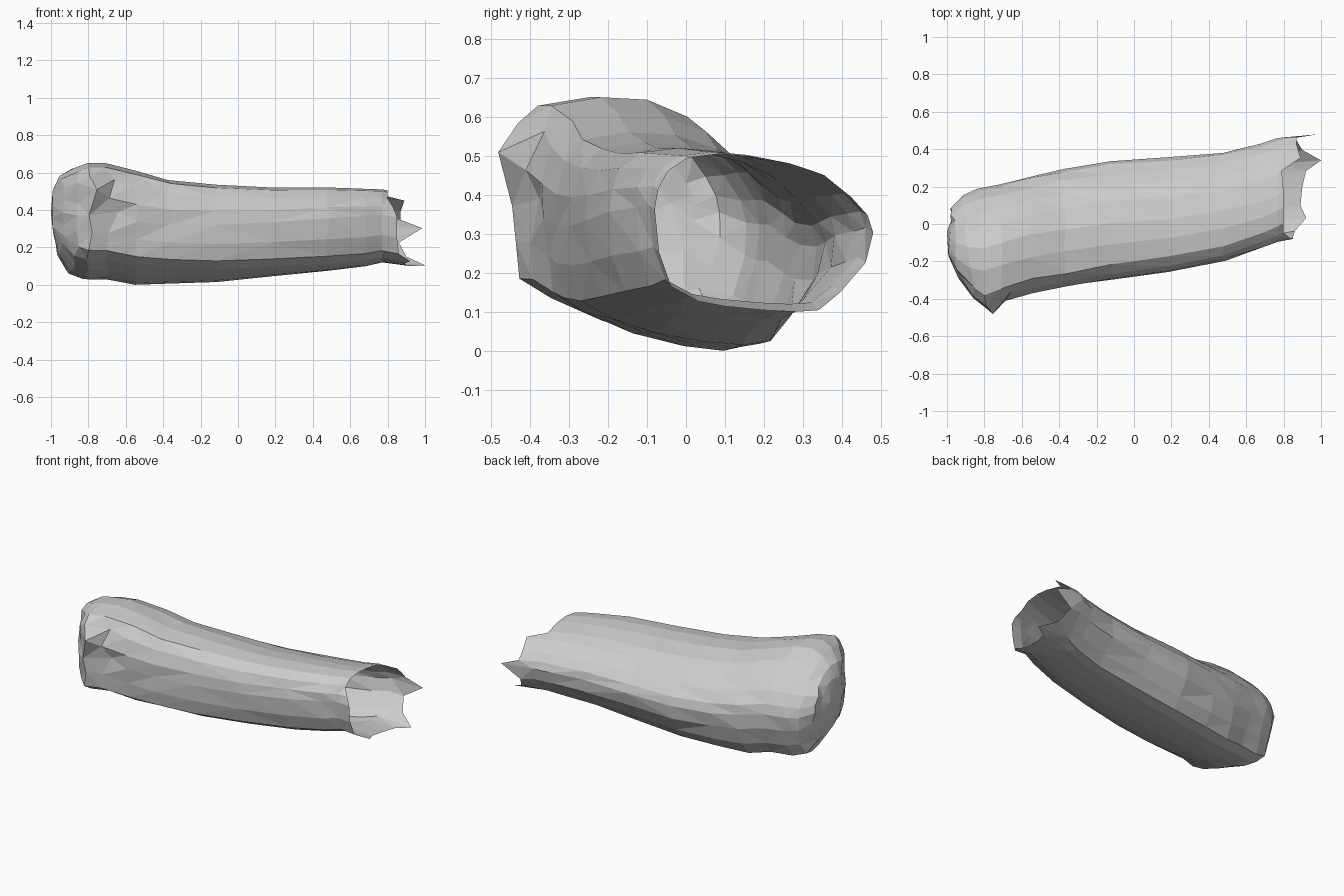
import bpy, bmesh, random

random.seed(4)

# cross-section outlines, from the back (+y) over the top to the front and under
closed_outline = [
    (1, -.05), (.95, .15), (.8, .38), (.6, .6), (.33, .84), (0, .98), (-.4, 1),
    (-.78, .93), (-.93, .72), (-1, .4), (-.99, .1), (-.97, -.2), (-.93, -.5),
    (-.68, -.66), (-.26, -.85), (.15, -.96), (.48, -1), (.71, -.95), (.86, -.7), (.97, -.35)]
open_outline = [
    (1, 0), (.95, .22), (.8, .45), (.55, .73), (.3, .85), (-.1, .96), (-.4, 1),
    (-.7, .95), (-.88, .78), (-.97, .55), (-1, .3), (-.96, -.25), (-.85, -.68),
    (-.6, -.87), (-.36, -.93), (0, -.98), (.3, -1), (.5, -.98), (.7, -.75), (.93, -.38)]
N = len(open_outline)


def ring(x, y0, y1, z0, z1, tilt=0.0):
    """Cross-section filling the given extents, blended between both outlines."""
    yc, zc = (y0 + y1) / 2, (z0 + z1) / 2
    f = min(max((x + 0.6) / 1.3, 0), 1)
    pts = []
    for (ua, va), (ub, vb) in zip(closed_outline, open_outline):
        dy = (y1 - y0) / 2 * (ua + (ub - ua) * f)
        dz = (z1 - z0) / 2 * (va + (vb - va) * f)
        pts.append([x - tilt * dy, yc + dy, zc + dz])
    return pts


# sections from the closed end to the open end: x, y range, z range, tilt
sections = [
    (-0.985, -0.17, 0.02, 0.25, 0.51, -0.08),
    (-0.955, -0.29, 0.09, 0.15, 0.58, 0.10),
    (-0.885, -0.40, 0.155, 0.06, 0.625, 0.10),
    (-0.81, -0.445, 0.19, 0.03, 0.65, 0.06),
    (-0.70, -0.41, 0.215, 0.027, 0.65, 0.0),
    (-0.55, -0.365, 0.26, 0.0, 0.61, 0.0),
    (-0.37, -0.335, 0.295, 0.006, 0.56, 0.0),
    (-0.12, -0.30, 0.335, 0.015, 0.535, 0.0),
    (0.18, -0.26, 0.355, 0.045, 0.52, 0.0),
    (0.48, -0.20, 0.385, 0.075, 0.52, 0.0),
    (0.68, -0.13, 0.425, 0.10, 0.513, 0.0),
    (0.77, -0.095, 0.46, 0.12, 0.51, 0.0),
]
rings = [ring(*s) for s in sections]

# slight unevenness of the surface
for r in rings[1:-1]:
    for p in r:
        p[0] += random.uniform(-0.012, 0.012)
        p[1] += random.uniform(-0.005, 0.005)

# torn edge: how far each side of the open end reaches
reach = [0.985, 0.87, 0.87, 0.89, 0.79, 0.80, 0.80, 0.80, 0.80, 0.83,
         0.85, 0.85, 0.86, 0.92, 0.89, 0.90, 0.92, 1.0, 0.90, 0.86]
edge = ring(0.8, -0.08, 0.48, 0.10, 0.505)
for p, x in zip(edge, reach):
    p[0] = x
rings.append(edge)

bm = bmesh.new()
loops = [[bm.verts.new(p) for p in r] for r in rings]
for a, b in zip(loops, loops[1:]):
    for i in range(N):
        j = (i + 1) % N
        bm.faces.new((a[i], b[i], b[j], a[j]))

# closed end
tip = bm.verts.new((-1.0, -0.04, 0.38))
for i in range(N):
    bm.faces.new((tip, loops[0][i], loops[0][(i + 1) % N]))

# pinched folds near the closed end: ring, side, offset
for k, i, d in [(3, 9, (0.03, -0.035, 0.045)), (3, 8, (0.01, -0.005, 0.02)),
                (4, 10, (0.05, 0.03, 0.02)), (4, 8, (0.03, 0.025, 0.0)),
                (2, 9, (0.0, 0.02, -0.02))]:
    co = loops[k][i].co
    co.x, co.y, co.z = (c + o for c, o in zip(tuple(co), d))

bmesh.ops.triangulate(bm, faces=bm.faces[:])
bmesh.ops.recalc_face_normals(bm, faces=bm.faces[:])
mesh = bpy.data.meshes.new("torn_sleeve")
bm.to_mesh(mesh)
bm.free()
sleeve = bpy.data.objects.new("torn_sleeve", mesh)
bpy.context.collection.objects.link(sleeve)
